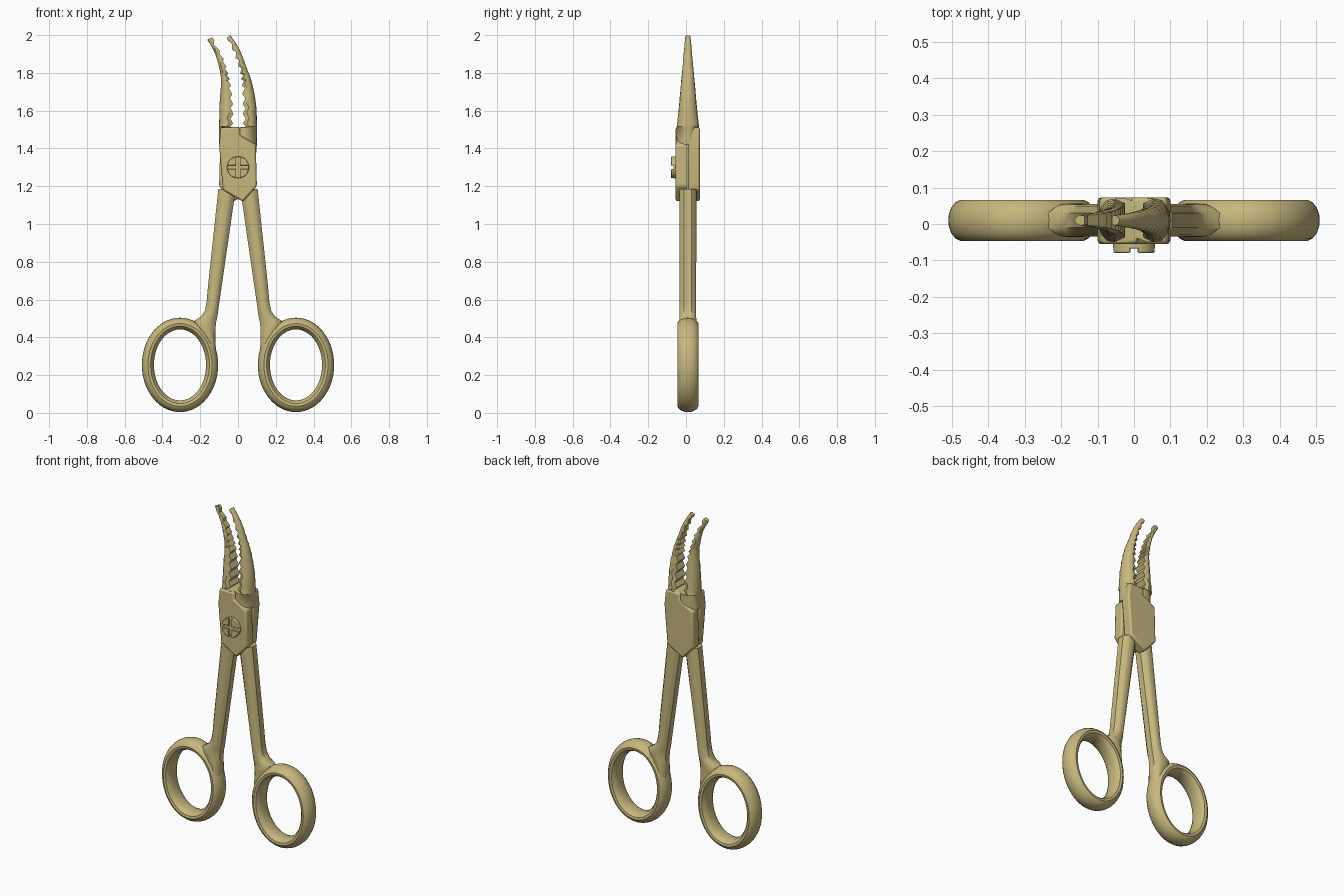
import bpy, bmesh, math

cube = bpy.data.objects.get("Cube")
if cube:
    bpy.data.objects.remove(cube)

brass = bpy.data.materials.new("pale brass")
brass.use_nodes = True
COLOUR = (0.57, 0.48, 0.21, 1)
brass.diffuse_color = COLOUR
brass.node_tree.nodes["Principled BSDF"].inputs["Base Color"].default_value = COLOUR
MID = 0.01  # middle plane of the instrument in y


def finish(name, bm, angle=35, bevel=0):
    bmesh.ops.recalc_face_normals(bm, faces=bm.faces)
    mesh = bpy.data.meshes.new(name)
    bm.to_mesh(mesh)
    bm.free()
    mesh.materials.append(brass)
    ob = bpy.data.objects.new(name, mesh)
    bpy.context.collection.objects.link(ob)
    bpy.ops.object.select_all(action='DESELECT')
    ob.select_set(True)
    bpy.context.view_layer.objects.active = ob
    bpy.ops.object.shade_smooth_by_angle(angle=math.radians(angle))
    if bevel:
        mod = ob.modifiers.new("soft edges", 'BEVEL')
        mod.width, mod.segments = bevel, 2
    return ob


def loft(name, rings, closed=False, angle=35):
    """Skin a list of equal-length point rings."""
    bm = bmesh.new()
    rows = [[bm.verts.new(p) for p in ring] for ring in rings]
    n = len(rows[0])
    for a, b in zip(rows, rows[1:] + (rows[:1] if closed else [])):
        for i in range(n):
            j = (i + 1) % n
            bm.faces.new((a[i], a[j], b[j], b[i]))
    if not closed:
        bm.faces.new(rows[0])
        bm.faces.new(rows[-1])
    return finish(name, bm, angle)


def prism(name, outline, y0, y1, bevel):
    """Extrude an x-z outline along y."""
    bm = bmesh.new()
    face = bm.faces.new([bm.verts.new((x, y0, z)) for x, z in outline])
    out = bmesh.ops.extrude_face_region(bm, geom=[face])
    for v in out["geom"]:
        if isinstance(v, bmesh.types.BMVert):
            v.co.y = y1
    return finish(name, bm, 35, bevel)


def spline(rows, t):
    """Smooth interpolation through rows, t from 0 to 1."""
    s = t * (len(rows) - 1)
    i = min(int(s), len(rows) - 2)
    f = s - i
    p = [rows[max(0, min(len(rows) - 1, i + k))] for k in (-1, 0, 1, 2)]
    return [b + 0.5 * f * (c - a + f * (2 * a - 5 * b + 4 * c - d + f * (3 * (b - c) + d - a)))
            for a, b, c, d in zip(*p)]


def section(row, shape):
    """Place a cross-section between an inner and an outer edge point."""
    ox, oz, ix, iz, h = row
    return [(ix + (ox - ix) * u, MID + h * v, iz + (oz - iz) * u) for u, v in shape]


def mirrored(half):
    return half + [(u, -v) for u, v in reversed(half) if v]


# Jaws: rounded outside, toothed inside
JAW = mirrored([(0, -0.82), (0.3, -1), (0.6, -0.92), (0.84, -0.62), (0.96, -0.3), (1, 0)])
TEETH = 11


def jaw(name, base, rows):
    rings = [section(r, JAW) for r in base]
    for k in range(2 * TEETH + 1):
        ox, oz, ix, iz, h = spline(rows, k / (2 * TEETH))
        if k % 2 == 0 and k < 2 * TEETH:  # valley between teeth
            cut = 0.016 / math.hypot(ox - ix, oz - iz)
            cut = min(cut, 0.4)
            ix, iz = ix + (ox - ix) * cut, iz + (oz - iz) * cut
        rings.append(section((ox, oz, ix, iz, h), JAW))
    loft(name, rings)


jaw("left_jaw",
    [(0.1, 1.42, 0.01, 1.47, 0.06), (0.101, 1.51, 0.01, 1.512, 0.06)],
    [(0.101, 1.515, 0.025, 1.515, 0.059), (0.095, 1.64, 0.025, 1.62, 0.047),
     (0.072, 1.755, 0.02, 1.73, 0.037), (0.048, 1.82, 0.01, 1.8, 0.03),
     (0.01, 1.92, -0.017, 1.89, 0.022), (-0.04, 2.0, -0.06, 1.985, 0.014)])
jaw("right_jaw",
    [(-0.1, 1.42, 0.01, 1.42, 0.06), (-0.1, 1.51, 0.01, 1.512, 0.06)],
    [(-0.1, 1.515, -0.025, 1.515, 0.059), (-0.097, 1.64, -0.025, 1.62, 0.047),
     (-0.09, 1.755, -0.036, 1.73, 0.037), (-0.1, 1.83, -0.052, 1.8, 0.03),
     (-0.125, 1.91, -0.08, 1.885, 0.022), (-0.163, 1.976, -0.135, 1.988, 0.014)])

# Overlapping joint plates, front and back
PLATE = [(-0.08, 1.18), (0.026, 1.118), (0.1, 1.2), (0.094, 1.42), (0.01, 1.468),
         (0.01, 1.512), (-0.09, 1.512), (-0.1, 1.42)]
prism("front_joint_plate", PLATE, -0.055, 0.008, 0.01)
prism("back_joint_plate", [(-x, z) for x, z in PLATE], 0.01, 0.073, 0.01)

# Screw with a crossed slot
SCREW_Z, R, GAP = 1.3, 0.058, 0.01
circle = [(R * math.cos(a * math.tau / 32), SCREW_Z + R * math.sin(a * math.tau / 32))
          for a in range(32)]
prism("screw_base", circle, -0.067, -0.03, 0.003)
edge = math.asin(GAP / R)
for sx in (-1, 1):
    for sz in (-1, 1):
        pts = [(GAP, GAP)]
        for k in range(9):
            a = edge + (math.pi / 2 - 2 * edge) * k / 8
            pts.append((R * math.cos(a), R * math.sin(a)))
        prism("screw_head_quarter", [(sx * x, SCREW_Z + sz * z) for x, z in pts],
              -0.079, -0.06, 0.003)

# Shanks and finger rings, one per side
SHANK = mirrored([(0, -0.45), (0.2, -0.88), (0.35, -1), (0.65, -1), (0.8, -0.88), (1, -0.45)])
# rows: inner x, outer x, z, half depth
SHANK_ROWS = [(0.122, 0.15, 0.2, 0.03), (0.115, 0.166, 0.3, 0.044), (0.12, 0.182, 0.39, 0.046),
              (0.119, 0.23, 0.45, 0.046), (0.115, 0.235, 0.485, 0.045), (0.109, 0.196, 0.51, 0.044),
              (0.105, 0.176, 0.54, 0.044), (0.098, 0.166, 0.59, 0.044), (0.085, 0.158, 0.68, 0.044),
              (0.02, 0.11, 1.13, 0.045), (0.014, 0.104, 1.185, 0.045)]
RING_X, RING_Z = 0.307, 0.254
RING = mirrored([(-1, -0.4), (-0.75, -0.75), (-0.45, -0.95), (0, -1), (0.4, -0.88),
                 (0.75, -0.62), (0.95, -0.3), (1, 0)])
for side, s in (("left", 1), ("right", -1)):
    rings = [section((s * o, z, s * i, z, h), SHANK) for i, o, z, h in SHANK_ROWS]
    loft(side + "_shank", rings)
    rings = []
    for k in range(56):
        a = k * math.tau / 56
        rings.append([(s * (RING_X + (0.17 + 0.032 * u) * math.cos(a)), MID + 0.056 * v,
                       RING_Z + (0.219 + 0.031 * u) * math.sin(a)) for u, v in RING])
    loft(side + "_finger_ring", rings, closed=True)
